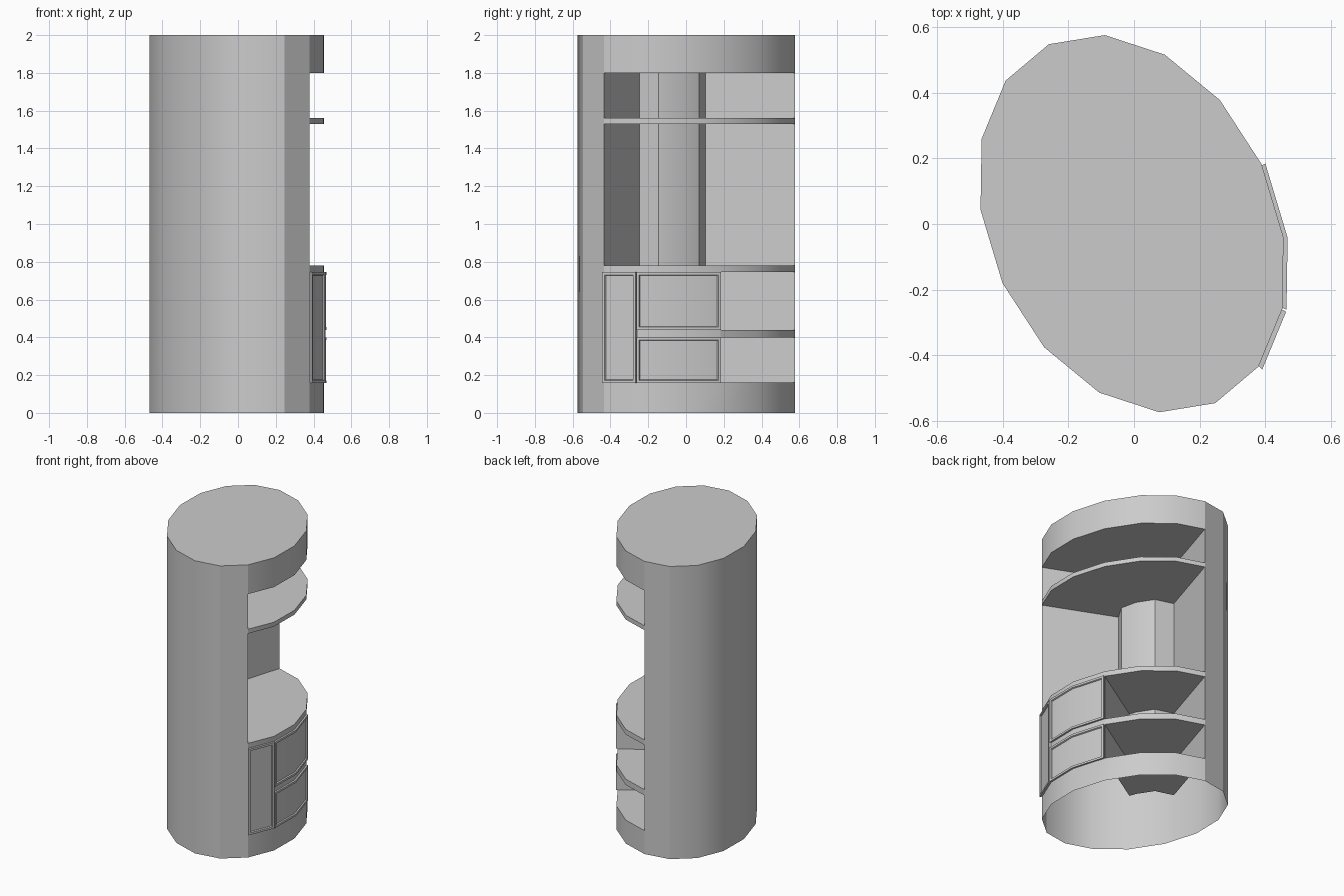
import bpy, bmesh, math
from mathutils import Vector

if "Cube" in bpy.data.objects:
    bpy.data.objects.remove(bpy.data.objects["Cube"])

# Plan outline: a 16-sided tilted ellipse, clockwise from the back
C = Vector((-0.006, 0.001))
A = Vector((-0.083, 0.575))
B = Vector((0.462, -0.042))
P = [C + A * math.cos(i * math.pi / 8) + B * math.sin(i * math.pi / 8) for i in range(17)]
# Curved core at the back of the niches
COL = [Vector(v) for v in ((-0.235, 0.104), (-0.112, 0.068), (-0.045, -0.035),
                           (-0.02, -0.145), (-0.08, -0.245))]
K = Vector((-0.03, -0.08))  # where the cupboard side meets the core

FRONT = P[0:7]
UPPER_WALL = [P[0]] + COL + [P[6]]
LOWER_WALL = [P[0], COL[0], COL[1], COL[2], K, P[3]]
UPPER = FRONT + COL[::-1]
LOWER = P[0:4] + [K, COL[2], COL[1], COL[0]]


def wall(bm, path, z0, z1):
    for a, b in zip(path, path[1:]):
        bm.faces.new([bm.verts.new((p.x, p.y, z)) for p, z in
                      ((b, z0), (a, z0), (a, z1), (b, z1))])


def plate(bm, loop, z, up):
    pts = loop[::-1] if up else loop
    bm.faces.new([bm.verts.new((p.x, p.y, z)) for p in pts])


def finish(bm, name):
    bmesh.ops.remove_doubles(bm, verts=bm.verts, dist=0.0005)
    me = bpy.data.meshes.new(name)
    bm.to_mesh(me)
    bm.free()
    ob = bpy.data.objects.new(name, me)
    bpy.context.collection.objects.link(ob)
    bpy.ops.object.select_all(action='DESELECT')
    ob.select_set(True)
    bpy.context.view_layer.objects.active = ob
    bpy.ops.object.shade_smooth_by_angle(angle=math.radians(30))
    return ob


# Cabinet body: open underneath, with niches let into the right side
bm = bmesh.new()
wall(bm, P[6:17], 0, 2)
for z0, z1 in ((0, 0.16), (0.745, 0.78), (1.8, 2)):
    wall(bm, FRONT, z0, z1)
wall(bm, P[3:7], 0.16, 0.745)
wall(bm, P[0:4], 0.40, 0.44)
wall(bm, UPPER_WALL, 0.78, 1.8)
for z0, z1 in ((0.16, 0.40), (0.44, 0.745)):
    wall(bm, LOWER_WALL, z0, z1)
    plate(bm, LOWER, z0, True)
    plate(bm, LOWER, z1, False)
plate(bm, UPPER, 0.78, True)
plate(bm, UPPER, 1.8, False)
plate(bm, P[:16], 2, True)
finish(bm, "cabinet_body")

# Thin shelf across the upper niche
bm = bmesh.new()
wall(bm, UPPER + UPPER[:1], 1.53, 1.56)
plate(bm, UPPER, 1.53, False)
plate(bm, UPPER, 1.56, True)
finish(bm, "upper_shelf")


# Framed fronts with a recessed panel, following the facets
def panel_front(name, path, z0, z1):
    path = list(path)
    a, b = path[0], path[-1]
    path[0] = a + (path[1] - a).normalized() * 0.003
    path[-1] = b + (path[-2] - b).normalized() * 0.003
    outer = [C + (p - C) * 1.027 for p in path]
    bm = bmesh.new()
    wall(bm, outer, z0, z1)
    front_count = len(bm.faces)
    loop = outer + path[::-1]
    wall(bm, outer[-1:] + path[::-1] + outer[:1], z0, z1)
    plate(bm, loop, z0, False)
    plate(bm, loop, z1, True)
    bmesh.ops.remove_doubles(bm, verts=bm.verts, dist=0.0005)
    bm.faces.ensure_lookup_table()
    faces = bm.faces[:front_count]
    bmesh.ops.inset_region(bm, faces=faces, thickness=0.014, use_even_offset=True)
    bmesh.ops.inset_region(bm, faces=faces, thickness=0.004, depth=-0.008,
                           use_even_offset=True)
    finish(bm, name)


panel_front("tall_door", P[5:7], 0.158, 0.745)
panel_front("top_drawer_front", P[3:6], 0.44, 0.745)
panel_front("bottom_drawer_front", P[3:6], 0.158, 0.40)
